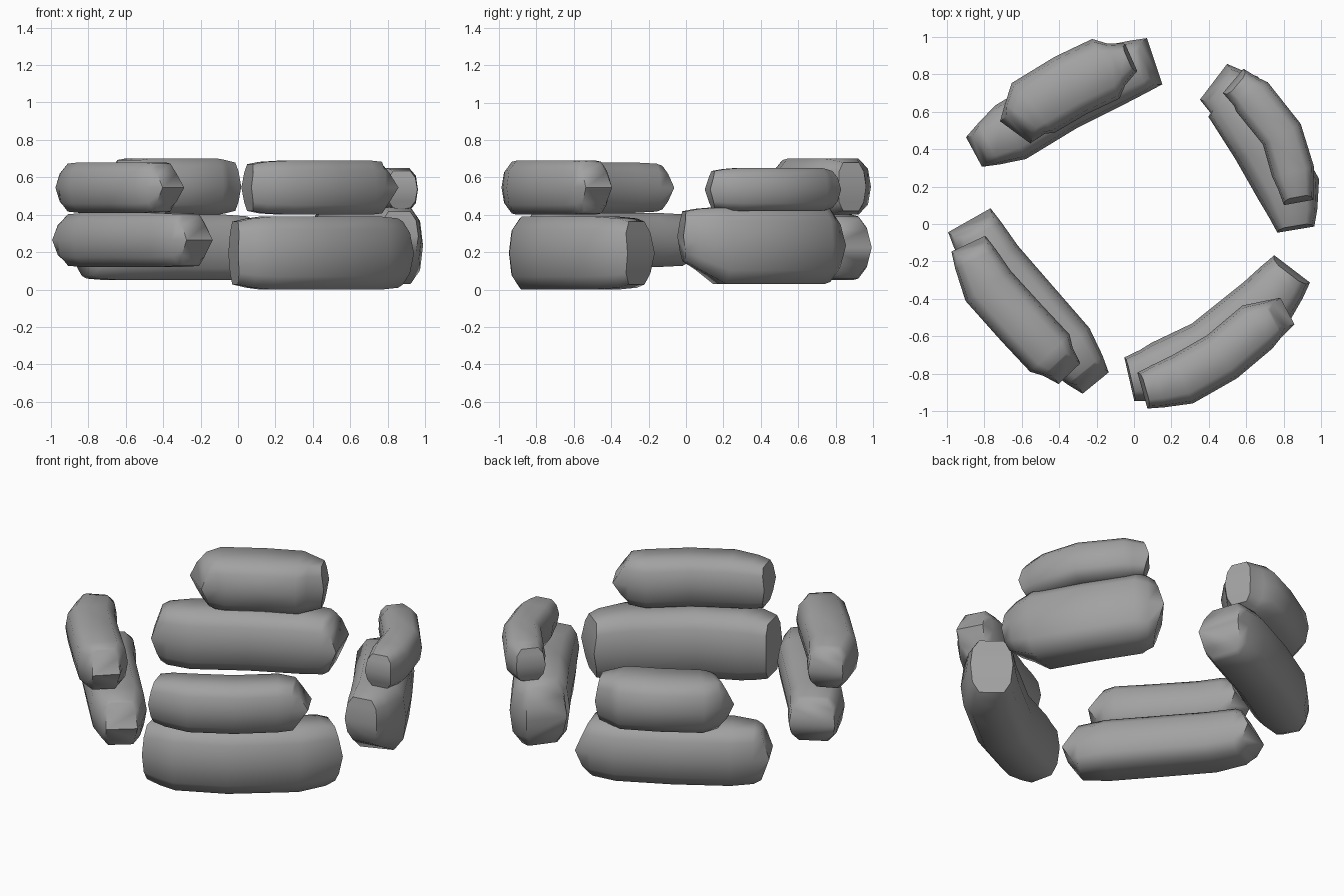
import bpy, bmesh, math
from mathutils import Vector

if "Cube" in bpy.data.objects:
    bpy.data.objects.remove(bpy.data.objects["Cube"], do_unlink=True)

# One plain grey cloth
cloth = bpy.data.materials.new("grey_cloth")
cloth.use_nodes = True
colour = (0.36, 0.36, 0.36, 1)
cloth.diffuse_color = colour
cloth.node_tree.nodes["Principled BSDF"].inputs["Base Color"].default_value = colour

# Rounded cross-section of a filled sack: (side, height), in half sizes
quarter = [(1, 0), (.9, .64), (.58, 1)]
half = quarter + [(-s, h) for s, h in reversed(quarter)]
SECTION = half + [(-s, -h) for s, h in half[1:-1]]


def bag(name, path, width, ends, setbacks, bottom, top, lift=0):
    """Sweep the section along a bent path.
    setbacks: how far each end leans back from its middle seam to its rims;
    lift: how much the underside rises at the last end."""
    pts = [Vector(p) for p in path]
    first = (pts[1] - pts[0]).normalized()
    last = (pts[-1] - pts[-2]).normalized()

    # Stations: centre, direction, half width, height share, lean, lift
    stations = [(pts[0], first, ends[0], .86, setbacks[0], 0),
                (pts[0] + first * .09, first, ends[0] * .55 + width * .45, .95, 0, 0)]
    for before, here, after in zip(pts, pts[1:], pts[2:]):
        stations.append((here, (after - before).normalized(), width, 1, 0, 0))
    stations += [(pts[-1] - last * .09, last, ends[1] * .55 + width * .45, .95, 0, lift * .7),
                 (pts[-1], last, ends[1], .86, -setbacks[1], lift)]

    bm = bmesh.new()
    rings = []
    for centre, along, w, h, lean, rise in stations:
        side = Vector((along.y, -along.x))
        mid_z, half_z = (bottom + rise + top) / 2, (top - bottom - rise) / 2
        ring = []
        for s, z in SECTION:
            p = centre + side * (s * w) + along * (lean * abs(z))
            ring.append(bm.verts.new((p.x, p.y, mid_z + z * h * half_z)))
        rings.append(ring)
    n = len(SECTION)
    for a, b in zip(rings, rings[1:]):
        for i in range(n):
            j = (i + 1) % n
            bm.faces.new((a[i], a[j], b[j], b[i]))
    # Each end is a fold: strips from rim to seam to rim
    for ring in (rings[0], rings[-1]):
        for i in range(n // 2):
            if i != n // 4:
                continue
            bm.faces.new((ring[0], ring[1], ring[4], ring[5]))
            bm.faces.new((ring[1], ring[2], ring[3], ring[4]))
            bm.faces.new((ring[0], ring[5], ring[6], ring[9]))
            bm.faces.new((ring[9], ring[6], ring[7], ring[8]))
    bmesh.ops.recalc_face_normals(bm, faces=bm.faces)

    mesh = bpy.data.meshes.new(name)
    bm.to_mesh(mesh)
    bm.free()
    mesh.materials.append(cloth)
    obj = bpy.data.objects.new(name, mesh)
    bpy.context.collection.objects.link(obj)
    bpy.ops.object.select_all(action='DESELECT')
    obj.select_set(True)
    bpy.context.view_layer.objects.active = obj
    bpy.ops.object.shade_smooth_by_angle(angle=math.radians(58))


# Front left pair
bag("front_left_lower_bag",
    [(-.025, -.83), (.15, -.79), (.40, -.67), (.70, -.43), (.845, -.24)],
    .165, (.12, .12), (.01, .03), 0, .39)
bag("front_left_upper_bag",
    [(.045, -.89), (.26, -.83), (.47, -.71), (.66, -.55), (.82, -.465)],
    .14, (.1, .08), (.02, .08), .40, .69)

# Back left pair
bag("back_left_lower_bag",
    [(.425, .76), (.53, .68), (.69, .43), (.83, .18), (.865, -.03)],
    .17, (.12, .1), (.05, .02), .03, .44, lift=.1)
bag("back_left_upper_bag",
    [(.53, .765), (.63, .68), (.79, .48), (.85, .28), (.88, .115)],
    .115, (.085, .08), (.03, .03), .42, .65)

# Back right pair
bag("back_right_lower_bag",
    [(-.855, .385), (-.66, .49), (-.38, .66), (-.1, .80), (.11, .87)],
    .165, (.09, .13), (.05, .06), .05, .40)
bag("back_right_upper_bag",
    [(-.635, .49), (-.54, .62), (-.34, .74), (-.15, .83), (-.015, .89)],
    .175, (.1, .08), (.06, .02), .40, .70)

# Front right pair
bag("front_right_lower_bag",
    [(-.88, .02), (-.75, -.21), (-.56, -.43), (-.36, -.66), (-.205, -.85)],
    .16, (.13, .09), (.06, .08), .12, .41)
bag("front_right_upper_bag",
    [(-.885, -.105), (-.78, -.33), (-.60, -.53), (-.45, -.69), (-.345, -.80)],
    .145, (.1, .08), (.05, .08), .41, .68)
